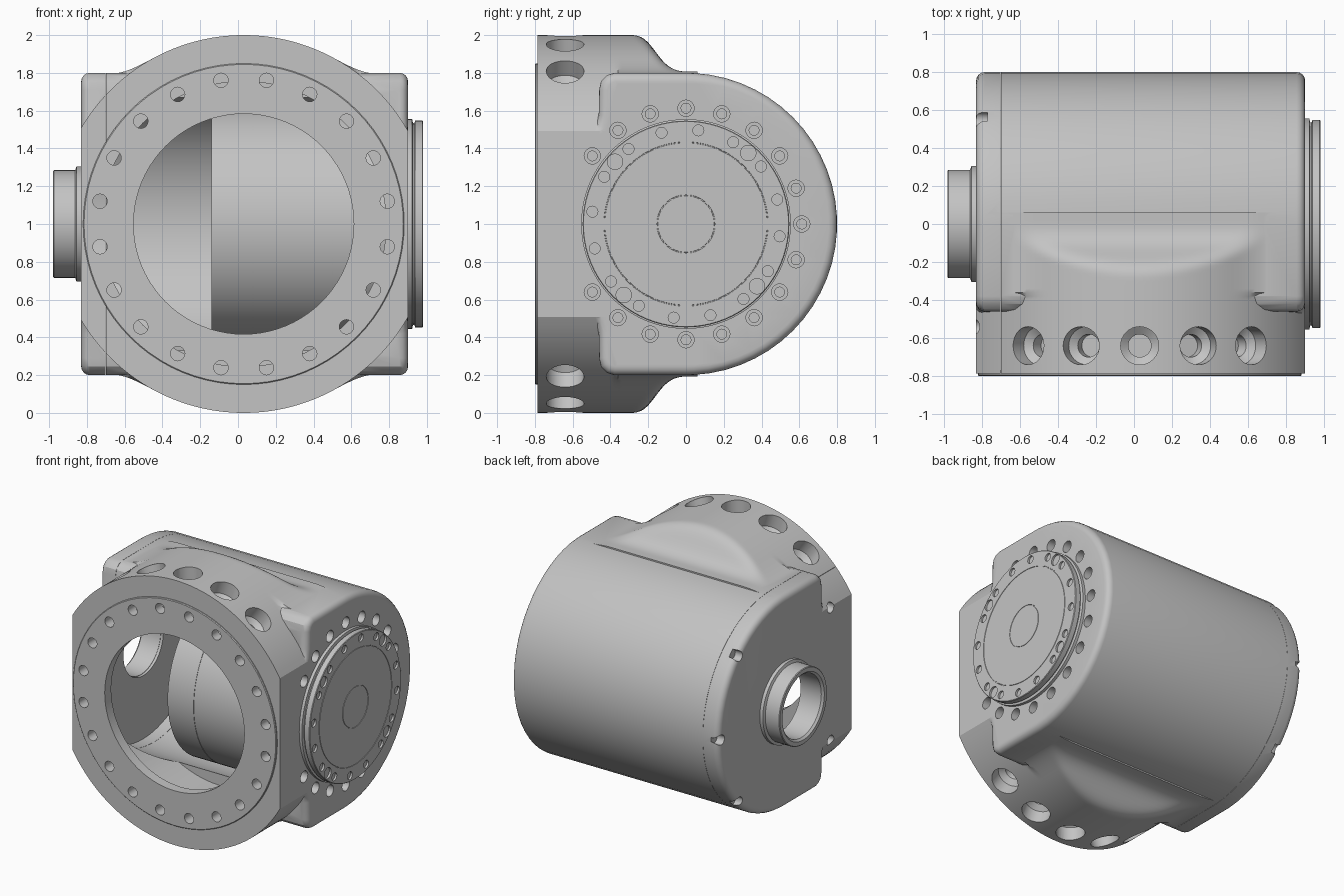
import bpy, bmesh
from math import sin, cos, pi, radians, sqrt
from mathutils import Vector

if "Cube" in bpy.data.objects:
    bpy.data.objects.remove(bpy.data.objects["Cube"])

grey = bpy.data.materials.new("housing grey")
grey.use_nodes = True
GREY = (0.55, 0.55, 0.55, 1)
grey.diffuse_color = GREY
grey.node_tree.nodes["Principled BSDF"].inputs["Base Color"].default_value = GREY

X, Y = Vector((1, 0, 0)), Vector((0, 1, 0))
HUB = Vector((0, 0, 1))           # centre of the cross axis
MOUTH = Vector((0.03, 0, 1))      # centre of the front flange
LEFT, RIGHT = -0.83, 0.90         # end faces of the housing


def finish(bm, name):
    bmesh.ops.recalc_face_normals(bm, faces=bm.faces)
    mesh = bpy.data.meshes.new(name)
    bm.to_mesh(mesh)
    bm.free()
    mesh.materials.append(grey)
    obj = bpy.data.objects.new(name, mesh)
    bpy.context.collection.objects.link(obj)
    return obj


def add_loft(bm, loops, closed=False):
    """Skin a row of equal point loops, capping both ends unless closed."""
    rings = [[bm.verts.new(p) for p in loop] for loop in loops]
    pairs = list(zip(rings, rings[1:]))
    if closed:
        pairs.append((rings[-1], rings[0]))
    else:
        bm.faces.new(rings[0])
        bm.faces.new(rings[-1])
    for a, b in pairs:
        for i in range(len(a)):
            j = (i + 1) % len(a)
            bm.faces.new((a[i], a[j], b[j], b[i]))


def add_lathe(bm, profile, axis, centre, seg=64, closed=False):
    """Revolve (distance along axis, radius) points about an axis."""
    turn = axis.to_track_quat('Z', 'Y')
    angles = [2 * pi * i / seg for i in range(seg)]
    add_loft(bm, [[centre + turn @ Vector((r * cos(t), r * sin(t), a)) for t in angles]
                  for a, r in profile], closed)


def lathe(name, *args, **kw):
    bm = bmesh.new()
    add_lathe(bm, *args, **kw)
    return finish(bm, name)


def prism(name, outline, x0, x1, round_ends=0):
    """Extrude a (y, height from hub) outline along x."""
    bm = bmesh.new()
    add_loft(bm, [[(x, y, 1 + z) for y, z in outline] for x in (x0, x1)])
    bmesh.ops.recalc_face_normals(bm, faces=bm.faces)
    if round_ends:
        rim = [e for e in bm.edges if abs(e.verts[0].co.x - e.verts[1].co.x) < 1e-5]
        bmesh.ops.bevel(bm, geom=rim, offset=round_ends, segments=4, profile=0.5,
                        affect='EDGES', clamp_overlap=False)
    return finish(bm, name)


def boolean(obj, other, operation, keep=False):
    mod = obj.modifiers.new("cut", 'BOOLEAN')
    mod.object, mod.operation, mod.solver = other, operation, 'EXACT'
    bpy.context.view_layer.objects.active = obj
    bpy.ops.object.modifier_apply(modifier=mod.name)
    if not keep:
        bpy.data.objects.remove(other)


def ease(t):
    t = min(max(t, 0), 1)
    return t * t * (3 - 2 * t)


def soft_max(a, b, k):
    return max(a, b) + max(k - abs(a - b), 0) ** 2 / (4 * k)


def neck_height(x, y):
    """Round flange fading down an S-curve, filleted into the barrel."""
    flange = sqrt(1 - (x - MOUTH.x) ** 2)
    slope = 0.775 + 0.31 * ease(-y / 0.35)
    neck = -soft_max(-flange, -slope, 0.06)
    edge = 0.055
    t = max(0, edge - min(x - LEFT, RIGHT - x))
    barrel = 0.797 - edge + sqrt(edge * edge - t * t) - 0.5 * ease((-0.36 - y) / 0.1)
    return soft_max(neck, barrel, 0.08)


# Barrel: D-shaped body with shoulders flaring into the flange
arc = [(0.8 * cos(radians(a)), 0.8 * sin(radians(a))) for a in range(3, 91, 6)]
shoulder = [(-0.38, 0.8), (-0.42, 0.787), (-0.45, 0.755), (-0.46, 0.71), (-0.462, 0.58),
            (-0.475, 0.53), (-0.51, 0.5), (-0.56, 0.485)]
half = arc + [(0, 0.8)] + shoulder
housing = prism("housing", half + [(y, -z) for y, z in reversed(half)], LEFT, RIGHT, 0.045)

# Front neck with soft blends
columns = [LEFT + (RIGHT - LEFT) * i / 72 for i in range(73)]
rows = [-0.787, -0.7, -0.6] + [-0.54 + 0.02 * i for i in range(31)]
bm = bmesh.new()
add_loft(bm, [[(x, y, 1 + neck_height(x, y)) for x in columns] +
              [(x, y, 1 - neck_height(x, y)) for x in reversed(columns)] for y in rows])
boolean(housing, finish(bm, "neck"), 'UNION')

# Hollow interior behind a thin front wall, mouth and side bore
boolean(housing, lathe("cavity", [(-0.79, 0.715), (0.7, 0.715)], X, HUB, 80), 'DIFFERENCE')
boolean(housing, lathe("neck_cavity", [(-0.722, 0.755), (-0.25, 0.755)], Y, MOUTH, 72), 'DIFFERENCE')
boolean(housing, lathe("mouth", [(-0.95, 0.585), (-0.1, 0.585)], Y, MOUTH, 40), 'DIFFERENCE')
boolean(housing, lathe("bore", [(-1, 0.238), (-0.6, 0.238)], X, HUB, 48), 'DIFFERENCE')

# Every bolt hole gathered in one drill
bm = bmesh.new()
for k in range(20):
    a = radians(18 * k + 9)
    add_lathe(bm, [(-0.85, 0.038), (-0.68, 0.038)], Y, MOUTH + 0.77 * Vector((cos(a), 0, sin(a))), 20)
    a = radians(18 * k)
    if cos(a) > -0.9:
        spot = HUB + Vector((RIGHT, 0.613 * cos(a), 0.613 * sin(a)))
        add_lathe(bm, [(-0.05, 0.043), (0.06, 0.043), (0.06, 0.026), (0.12, 0.026)], -X, spot, 20)
for side in (1, -1):
    for k in range(-2, 3):
        a = radians(18 * k)
        out = Vector((sin(a), 0, side * cos(a)))
        add_lathe(bm, [(-0.1, 0.1), (0.1, 0.1), (0.13, 0.06), (0.2, 0.06)], -out,
                  MOUTH + out + Vector((0, -0.64, 0)), 32)
for y, z in ((0.765, 0), (0.55, 0.55), (0.55, -0.55), (-0.54, 0.5), (-0.54, -0.5)):
    add_lathe(bm, [(-0.05, 0.038), (0.06, 0.038)], X, HUB + Vector((LEFT, y, z)), 20)
drill = finish(bm, "drill")
boolean(housing, drill, 'DIFFERENCE', keep=True)

# Raised ring on the flange face
face_ring = lathe("face_ring", [(-0.8, 0.845), (-0.795, 0.85), (-0.77, 0.85), (-0.77, 0.583), (-0.8, 0.583)],
                  Y, MOUTH, 80, closed=True)
boolean(face_ring, drill, 'DIFFERENCE')

# Split the end cap from the housing along a hairline seam
square = [(-2, -2), (2, -2), (2, 2), (-2, 2)]
end_cap = housing.copy()
end_cap.data = housing.data.copy()
end_cap.name = "end_cap"
bpy.context.collection.objects.link(end_cap)
boolean(end_cap, prism("cap_side", square, -2, -0.701), 'INTERSECT')
boolean(housing, prism("body_side", square, -0.6995, 2), 'INTERSECT')

# Collared tube on the end cap
side_tube = lathe("side_tube", [(-0.81, 0.305), (-0.855, 0.305), (-0.862, 0.285), (-0.975, 0.285),
                                (-0.98, 0.28), (-0.98, 0.25), (-0.965, 0.235), (-0.81, 0.235)],
                  X, HUB, closed=True)

# Output flange with fine ring grooves
profile = [(0.86, 0.555), (0.922, 0.555), (0.926, 0.535), (0.934, 0.535), (0.938, 0.547),
           (0.976, 0.547), (0.98, 0.543)]
for r in (0.432, 0.152):
    profile += [(0.98, r + 0.003), (0.977, r + 0.002), (0.977, r - 0.002), (0.98, r - 0.003)]
output_flange = lathe("output_flange", profile, X, HUB, 80)
bm = bmesh.new()
for count, start, radius in ((16, 15, 0.029), (4, 48.75, 0.041)):
    for k in range(count):
        a = radians(start + 360 * k / count)
        add_lathe(bm, [(0.965, radius), (1.1, radius)], X, HUB + 0.5 * Vector((0, cos(a), sin(a))), 20)
boolean(output_flange, finish(bm, "pin_drill"), 'DIFFERENCE')

# Drive drum inside the cavity, with narrow grooves
profile = [(-0.14, 0.64)]
for x in (0.08, 0.5):
    profile += [(x - 0.003, 0.64), (x - 0.003, 0.637), (x + 0.003, 0.637), (x + 0.003, 0.64)]
drive_drum = lathe("drive_drum", profile + [(0.8, 0.64)], X, HUB, 80)

# Smooth shading with crisp edges
bpy.ops.object.select_all(action='DESELECT')
for obj in (housing, end_cap, face_ring, side_tube, output_flange, drive_drum):
    obj.select_set(True)
bpy.context.view_layer.objects.active = housing
bpy.ops.object.shade_smooth_by_angle(angle=radians(30))
